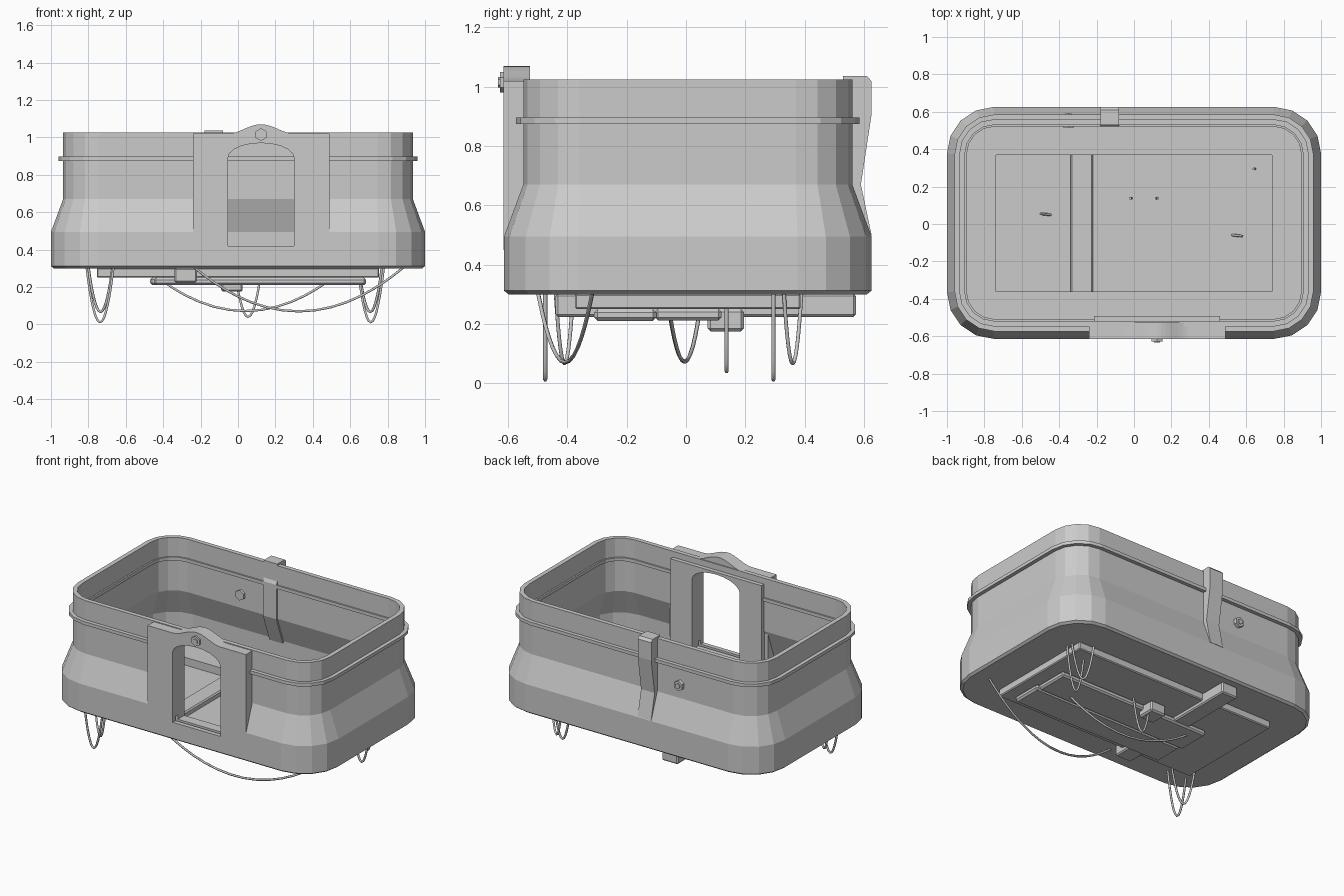
import bpy, bmesh, math
from mathutils import Vector

if "Cube" in bpy.data.objects:
    bpy.data.objects.remove(bpy.data.objects["Cube"])

YC = 0.006


def finish(name, bm):
    bmesh.ops.recalc_face_normals(bm, faces=bm.faces)
    me = bpy.data.meshes.new(name)
    bm.to_mesh(me)
    bm.free()
    ob = bpy.data.objects.new(name, me)
    bpy.context.collection.objects.link(ob)
    return ob


def outline(hx, hy, r, z, seg=4):
    pts = []
    for k, (sx, sy) in enumerate(((1, 1), (-1, 1), (-1, -1), (1, -1))):
        for i in range(seg + 1):
            a = math.pi / 2 * (k + i / seg)
            pts.append((sx * (hx - r) + r * math.cos(a),
                        YC + sy * (hy - r) + r * math.sin(a), z))
    return pts


def loft(name, sections, closed=False):
    bm = bmesh.new()
    rings = [[bm.verts.new(p) for p in outline(*s)] for s in sections]
    n = len(rings[0])
    pairs = list(zip(rings, rings[1:]))
    if closed:
        pairs.append((rings[-1], rings[0]))
    else:
        bm.faces.new(rings[0])
        bm.faces.new(rings[-1])
    for a, b in pairs:
        for i in range(n):
            j = (i + 1) % n
            bm.faces.new((a[i], a[j], b[j], b[i]))
    return finish(name, bm)


def box(name, lo, hi, bevel=0):
    bm = bmesh.new()
    bmesh.ops.create_cube(bm, size=1)
    for v in bm.verts:
        v.co = [(l + h) / 2 + c * (h - l) for l, h, c in zip(lo, hi, v.co)]
    if bevel:
        bmesh.ops.bevel(bm, geom=bm.edges[:], offset=bevel, segments=1, affect='EDGES')
    return finish(name, bm)


def prism(name, pts, offset):
    # extrude a flat outline along an offset vector
    bm = bmesh.new()
    f = bm.faces.new([bm.verts.new(p) for p in pts])
    ext = bmesh.ops.extrude_face_region(bm, geom=[f])
    vs = [g for g in ext['geom'] if isinstance(g, bmesh.types.BMVert)]
    bmesh.ops.translate(bm, verts=vs, vec=offset)
    return finish(name, bm)


def cut(ob, cutter):
    cutter.hide_render = True
    m = ob.modifiers.new('cut', 'BOOLEAN')
    m.operation, m.solver, m.object = 'DIFFERENCE', 'EXACT', cutter
    bpy.context.view_layer.objects.active = ob
    bpy.ops.object.modifier_apply(modifier=m.name)


def bolt(name, x, z, y0, y1, r):
    pts = [(x + r * math.sin(i * math.pi / 3), y0, z + r * math.cos(i * math.pi / 3))
           for i in range(6)]
    return prism(name, pts, (0, y1 - y0, 0))


def wire(name, a, b, low, top=0.31):
    # hanging parabola between two points
    cu = bpy.data.curves.new(name, 'CURVE')
    cu.dimensions = '3D'
    cu.bevel_depth, cu.bevel_resolution, cu.use_fill_caps = 0.007, 1, True
    sp = cu.splines.new('POLY')
    n = 20
    sp.points.add(n)
    for i in range(n + 1):
        t = (1 - math.cos(math.pi * i / n)) / 2
        p = Vector(a).lerp(Vector(b), t)
        z = low + (top - low) * (2 * t - 1) ** 2
        sp.points[i].co = (p.x, p.y, z, 1)
    ob = bpy.data.objects.new(name, cu)
    bpy.context.collection.objects.link(ob)


# open shell: outside going up, inside going down
body = loft('body', [
    (0.985, 0.605, 0.24, 0.30), (1.0, 0.62, 0.25, 0.312), (1.0, 0.62, 0.25, 0.495),
    (0.935, 0.555, 0.19, 0.67), (0.935, 0.555, 0.19, 1.025),
    (0.905, 0.525, 0.16, 1.025), (0.905, 0.525, 0.16, 0.67),
    (0.97, 0.59, 0.22, 0.495), (0.97, 0.59, 0.22, 0.32)])
# band around the rim
band = loft('rim_band', [
    (0.96, 0.58, 0.215, 0.875), (0.96, 0.58, 0.215, 0.897),
    (0.895, 0.515, 0.15, 0.897), (0.895, 0.515, 0.15, 0.875)], closed=True)

# recessed tray under the floor
tray = box('floor_tray', (-0.755, -0.375, 0.25), (0.755, 0.387, 0.302), 0.006)
tray_cutter = box('tray_cutter', (-0.738, -0.36, 0.268), (0.738, 0.37, 0.36))

# doorway panel with raised crown
CX = 0.123
top = [(CX + 0.18 * (1 - i / 8), 1.02 + 0.025 * (1 - math.cos(math.pi * i / 8)))
       for i in range(17)]
shape = [(-0.24, 0.45), (0.49, 0.45), (0.49, 1.02)] + top + [(-0.24, 1.02)]
panel = prism('door_panel', [(x, -0.616, z) for x, z in shape], (0, 0.09, 0))
lining = box('door_lining', (-0.215, -0.56, 0.31), (0.46, -0.492, 0.985))
arch = [(CX + 0.177 * math.cos(math.pi * i / 10),
         0.89 + 0.08 * math.sin(math.pi * i / 10)) for i in range(11)]
door_shape = [(CX - 0.177, 0.42), (CX + 0.177, 0.42)] + arch
door_cutter = prism('door_cutter', [(x, -0.8, z) for x, z in door_shape], (0, 0.45, 0))

for part in (body, band, panel, lining):
    cut(part, door_cutter)
for part in (body, tray):
    cut(part, tray_cutter)
for c in (door_cutter, tray_cutter):
    bpy.data.objects.remove(c)

# rear clasp following the wall
clasp = [(0.53, 1.036), (0.61, 1.036), (0.625, 1.02), (0.625, 0.90), (0.59, 0.67),
         (0.626, 0.50), (0.59, 0.48), (0.52, 0.67), (0.52, 0.90), (0.53, 0.92)]
prism('rear_clasp', [(-0.18, y, z) for y, z in clasp], (0.10, 0, 0))

# bolts
bolt('front_bolt', CX, 1.015, -0.628, -0.60, 0.034)
bolt('front_bolt_core', CX, 1.015, -0.634, -0.62, 0.018)
bolt('rear_bolt', -0.35, 0.76, 0.515, 0.585, 0.034)
bolt('rear_bolt_core', -0.35, 0.76, 0.58, 0.592, 0.018)

# underside plates and blocks
box('cross_bar', (-0.34, -0.44, 0.224), (-0.22, 0.573, 0.302), 0.008)
box('under_plate_front', (-0.45, -0.31, 0.21), (0.685, -0.10, 0.25), 0.012)
box('under_plate_rear', (-0.47, -0.105, 0.212), (0.665, 0.12, 0.25), 0.01)
box('under_block', (-0.09, 0.073, 0.175), (0.025, 0.195, 0.25), 0.01)

# hanging wires
for i, (a, b, low) in enumerate([
        ((-0.81, -0.475, 0), (-0.665, -0.475, 0), 0.012),
        ((-0.80, -0.38, 0), (-0.67, -0.44, 0), 0.067),
        ((0.64, 0.295, 0), (0.78, 0.295, 0), 0.012),
        ((0.645, 0.39, 0), (0.77, 0.33, 0), 0.067),
        ((-0.02, 0.137, 0), (0.128, 0.137, 0), 0.04),
        ((-0.50, 0.055, 0), (0.58, -0.065, 0), 0.072),
        ((-0.24, -0.50, 0), (0.89, -0.315, 0), 0.070)]):
    wire(f'hanging_wire_{i + 1}', a, b, low)
